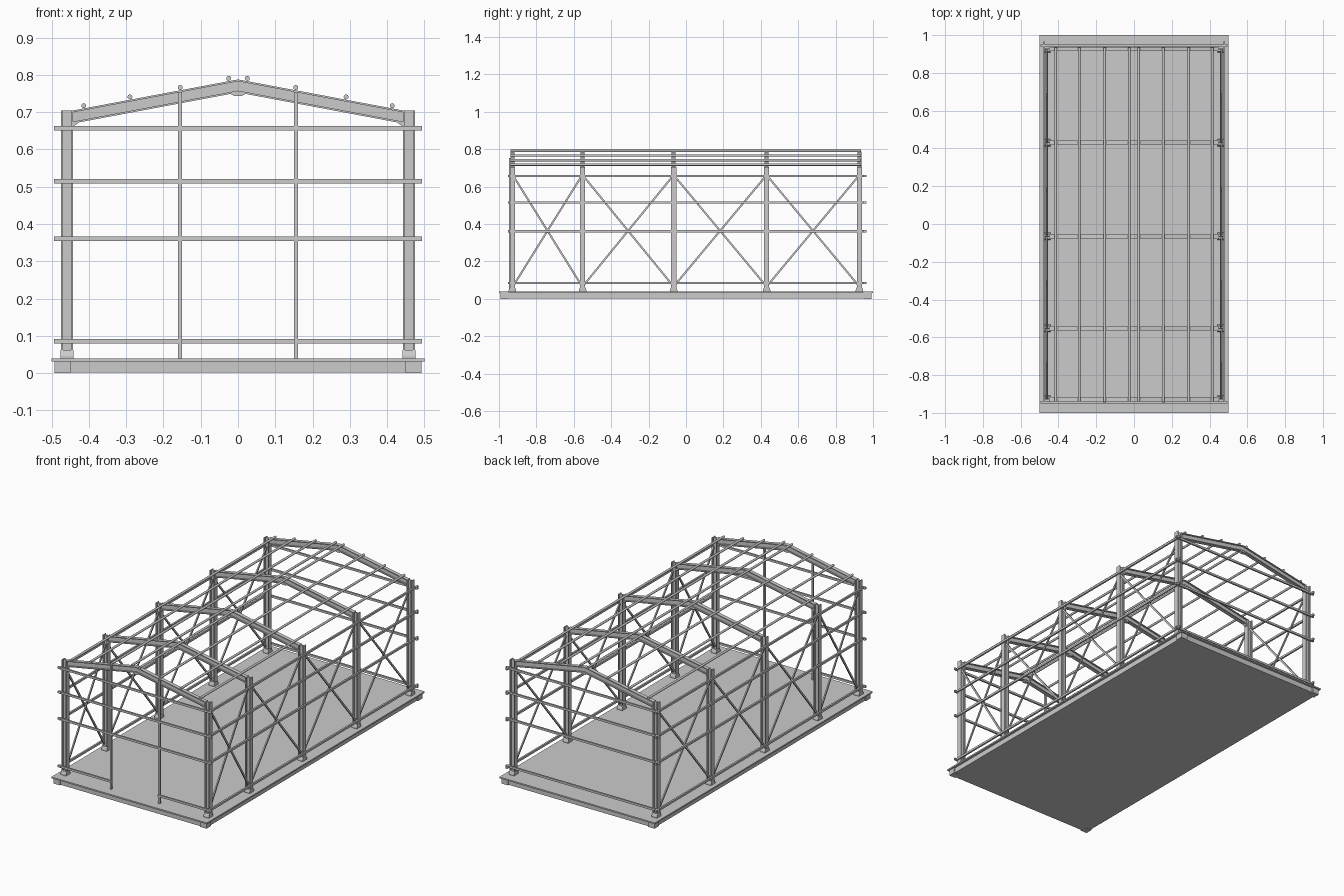
import bpy, bmesh
from mathutils import Vector

if "Cube" in bpy.data.objects:
    bpy.data.objects.remove(bpy.data.objects["Cube"])

FRAMES = [-0.928, -0.553, -0.066, 0.431, 0.927]
GIRTS = [0.085, 0.361, 0.515, 0.657]


def prism(bm, ring, offset):
    """Solid from a polygon ring pushed along an offset vector."""
    a = [bm.verts.new(p) for p in ring]
    b = [bm.verts.new(Vector(p) + Vector(offset)) for p in ring]
    bm.faces.new(a[::-1])
    bm.faces.new(b)
    for i in range(len(a)):
        j = (i + 1) % len(a)
        bm.faces.new((a[i], a[j], b[j], b[i]))


def box(bm, x0, x1, y0, y1, z0, z1):
    x0, x1 = sorted((x0, x1))
    prism(bm, [(x0, y0, z0), (x1, y0, z0), (x1, y1, z0), (x0, y1, z0)], (0, 0, z1 - z0))


def plate(bm, pts, y, t):
    """xz polygon given thickness t, centred at y."""
    prism(bm, [(x, y - t / 2, z) for x, z in pts], (0, t, 0))


def finish(bm, name):
    bmesh.ops.recalc_face_normals(bm, faces=bm.faces)
    me = bpy.data.meshes.new(name)
    bm.to_mesh(me)
    bm.free()
    ob = bpy.data.objects.new(name, me)
    bpy.context.collection.objects.link(ob)
    return ob


# floor slab, plinth and corner pads
bm = bmesh.new()
box(bm, -0.5, 0.5, -1, 1, 0.031, 0.039)
finish(bm, "floor_slab")
bm = bmesh.new()
box(bm, -0.486, 0.486, -0.986, 0.986, 0.001, 0.031)
finish(bm, "plinth")
bm = bmesh.new()
for sx in (-1, 1):
    for y in (-0.992, 0.95):
        box(bm, sx * 0.45, sx * 0.492, y, y + 0.042, 0, 0.031)
finish(bm, "corner_pads")


def roof_z(x, drop=0):
    return 0.788 - 0.188 * abs(x) - drop


def gable(top, bottom, x=0.447):
    """Chevron strip under the roof line."""
    return [(-x, roof_z(x, bottom)), (0, roof_z(0, bottom)), (x, roof_z(x, bottom)),
            (x, roof_z(x, top)), (0, roof_z(0, top)), (-x, roof_z(x, top))]


for n, y in enumerate(FRAMES, 1):
    # I-section columns with tapered feet
    bm = bmesh.new()
    for s in (-1, 1):
        box(bm, s * 0.443, s * 0.448, y - 0.014, y + 0.014, 0.039, 0.705)
        box(bm, s * 0.470, s * 0.475, y - 0.014, y + 0.014, 0.039, 0.705)
        box(bm, s * 0.448, s * 0.470, y - 0.003, y + 0.003, 0.039, 0.705)
        foot = [(y - 0.02, 0.039), (y + 0.02, 0.039), (y + 0.02, 0.046),
                (y + 0.014, 0.062), (y - 0.014, 0.062), (y - 0.02, 0.046)]
        prism(bm, [(s * 0.442, a, z) for a, z in foot], (s * 0.034, 0, 0))
    finish(bm, f"columns_{n}")

    # I-section rafters with eave and apex haunches
    bm = bmesh.new()
    plate(bm, gable(0, 0.005), y, 0.022)
    plate(bm, gable(0.030, 0.035), y, 0.022)
    plate(bm, gable(0.005, 0.030), y, 0.006)
    for s in (-1, 1):
        plate(bm, [(s * 0.445, 0.662), (s * 0.435, 0.666), (s * 0.425, 0.675), (s * 0.445, 0.672)], y, 0.02)
    plate(bm, [(-0.022, 0.750), (-0.01, 0.744), (0.01, 0.744), (0.022, 0.750), (0, 0.755)], y, 0.02)
    finish(bm, f"rafters_{n}")

# round purlins
for i, x in enumerate((0.025, 0.155, 0.29, 0.414)):
    for s, side in ((-1, "left"), (1, "right")):
        bpy.ops.mesh.primitive_cylinder_add(vertices=16, radius=0.0065, depth=1.875,
                                            location=(s * x, -0.002, roof_z(x) + 0.0075),
                                            rotation=(1.570796, 0, 0))
        bpy.context.object.name = f"purlin_{side}_{i + 1}"
        bpy.ops.object.shade_smooth_by_angle()

# side girts
bm = bmesh.new()
for s in (-1, 1):
    for z in GIRTS:
        box(bm, s * 0.473, s * 0.483, -0.952, 0.966, z - 0.006, z + 0.006)
finish(bm, "side_girts")

# end girts, leaving the doorway open at the bottom front
bm = bmesh.new()
for z in GIRTS:
    box(bm, -0.494, 0.494, 0.940, 0.950, z - 0.006, z + 0.006)
    if z > 0.1:
        box(bm, -0.494, 0.494, -0.951, -0.941, z - 0.006, z + 0.006)
    else:
        for s in (-1, 1):
            box(bm, s * 0.150, s * 0.494, -0.951, -0.941, z - 0.006, z + 0.006)
finish(bm, "end_girts")

# front door posts
bm = bmesh.new()
for s in (-1, 1):
    box(bm, s * 0.150, s * 0.161, -0.947, -0.936, 0.039, 0.754)
finish(bm, "door_posts")

# crossed side bracing
bm = bmesh.new()
for s in (-1, 1):
    for a, b in zip(FRAMES, FRAMES[1:]):
        for x, z0, z1 in ((0.459, 0.075, 0.652), (0.466, 0.652, 0.075)):
            p, q = Vector((0, a + 0.008, z0)), Vector((0, b - 0.008, z1))
            d = (q - p).normalized()
            w = Vector((0, -d.z, d.y)) * 0.005
            o = Vector((s * (x - 0.0035), 0, 0))
            prism(bm, [o + p - w, o + q - w, o + q + w, o + p + w], (s * 0.007, 0, 0))
finish(bm, "cross_braces")
